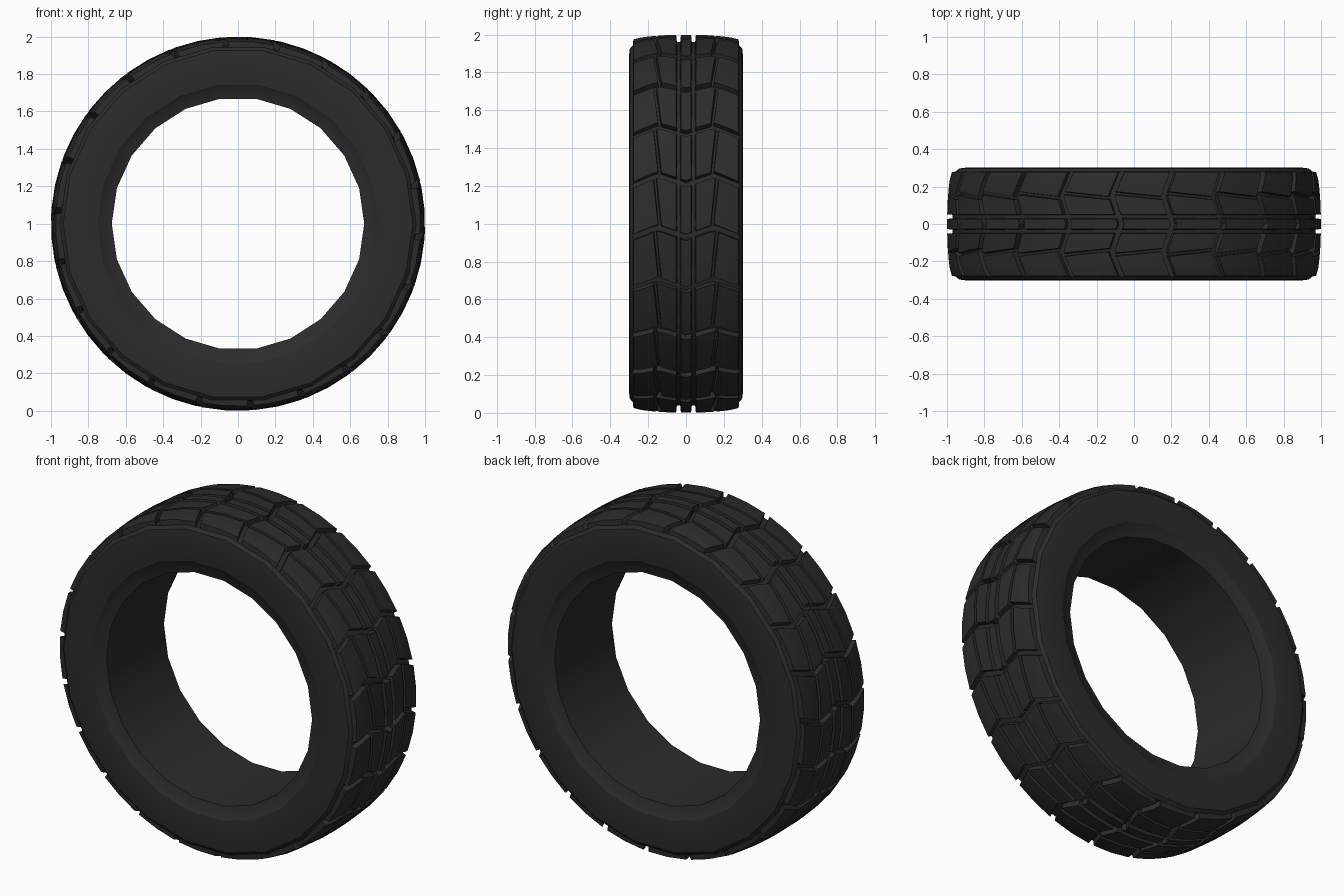
import bpy, bmesh, math

cube = bpy.data.objects.get("Cube")
if cube:
    bpy.data.objects.remove(cube)

COUNT = 22                      # tread pitches around the tyre
STEP = 2 * math.pi / COUNT
GAP = 0.035                     # angular width of the cross grooves

rubber = bpy.data.materials.new("black rubber")
rubber.use_nodes = True
color = (0.025, 0.025, 0.025, 1)
rubber.diffuse_color = color
bsdf = rubber.node_tree.nodes["Principled BSDF"]
bsdf.inputs["Base Color"].default_value = color
bsdf.inputs["Roughness"].default_value = 0.8


def polar(r, angle, y):
    return (r * math.cos(angle), y, 1 + r * math.sin(angle))


def finish(name, bm):
    bmesh.ops.recalc_face_normals(bm, faces=bm.faces)
    mesh = bpy.data.meshes.new(name)
    bm.to_mesh(mesh)
    bm.free()
    mesh.materials.append(rubber)
    obj = bpy.data.objects.new(name, mesh)
    bpy.context.collection.objects.link(obj)
    bpy.ops.object.select_all(action='DESELECT')
    obj.select_set(True)
    bpy.context.view_layer.objects.active = obj
    bpy.ops.object.shade_smooth_by_angle(angle=math.radians(28))
    return obj


# Carcass: closed half profile mirrored and revolved around the axle
half = [(0.675, 0.27), (0.735, 0.285), (0.75, 0.296), (0.80, 0.301), (0.90, 0.301),
        (0.935, 0.297), (0.953, 0.28), (0.965, 0.15), (0.97, 0.04)]
profile = half + [(r, -y) for r, y in reversed(half)]
bm = bmesh.new()
rings = [[bm.verts.new(polar(r, i * STEP, y)) for r, y in profile] for i in range(COUNT)]
for i in range(COUNT):
    a, b = rings[i], rings[(i + 1) % COUNT]
    for j in range(len(profile)):
        k = (j + 1) % len(profile)
        bm.faces.new((a[j], a[k], b[k], b[j]))
finish("tyre_carcass", bm)


def groove(y):
    """Angle of the W shaped cross groove at a given width."""
    y = abs(y)
    return -0.02 - (0.35 * (0.15 - y) if y < 0.15 else 0.42 * (y - 0.15))


def crown(y):
    """Tread radius, rounded off towards the shoulders."""
    y = abs(y)
    return 1.0 - 0.25 * y * y - 0.3 * max(0, y - 0.26)


def add_block(bm, pitch, inner, outer, side, cols=3, rows=2):
    """Raised block; inner and outer give its width at the start and end."""
    def layer(spread, drop):
        grid = []
        for i in range(rows + 1):
            t = i / rows
            lo = inner[0] + (inner[1] - inner[0]) * t - spread
            hi = outer[0] + (outer[1] - outer[0]) * t + spread
            row = []
            for j in range(cols + 1):
                y = side * (lo + (hi - lo) * j / cols)
                span = STEP - GAP + 2 * spread
                angle = pitch * STEP + groove(y) + GAP / 2 - spread + span * t
                row.append(bm.verts.new(polar(crown(y) - drop, angle, y)))
            grid.append(row)
        return grid
    top, base = layer(0, 0), layer(0.005, 0.05)
    for i in range(rows):
        for j in range(cols):
            for g in (top, base):
                bm.faces.new((g[i][j], g[i][j + 1], g[i + 1][j + 1], g[i + 1][j]))

    def border(g):
        return (g[0] + [r[-1] for r in g[1:-1]] + g[-1][::-1]
                + [r[0] for r in g[-2:0:-1]])
    a, b = border(top), border(base)
    for i in range(len(a)):
        k = (i + 1) % len(a)
        bm.faces.new((a[i], a[k], b[k], b[i]))


# Tread rows: name, inner edge, outer edge (start, end), sides
tread = [("centre_rib", (-0.027, -0.027), (0.027, 0.027), (1,)),
         ("middle_blocks", (0.052, 0.052), (0.13, 0.155), (1, -1)),
         ("shoulder_blocks", (0.148, 0.173), (0.278, 0.278), (1, -1))]
for name, inner, outer, sides in tread:
    for side in sides:
        bm = bmesh.new()
        for pitch in range(COUNT):
            add_block(bm, pitch, inner, outer, side, 2 if name == "centre_rib" else 3)
        label = name if len(sides) == 1 else name + ("_back" if side > 0 else "_front")
        finish(label, bm)
